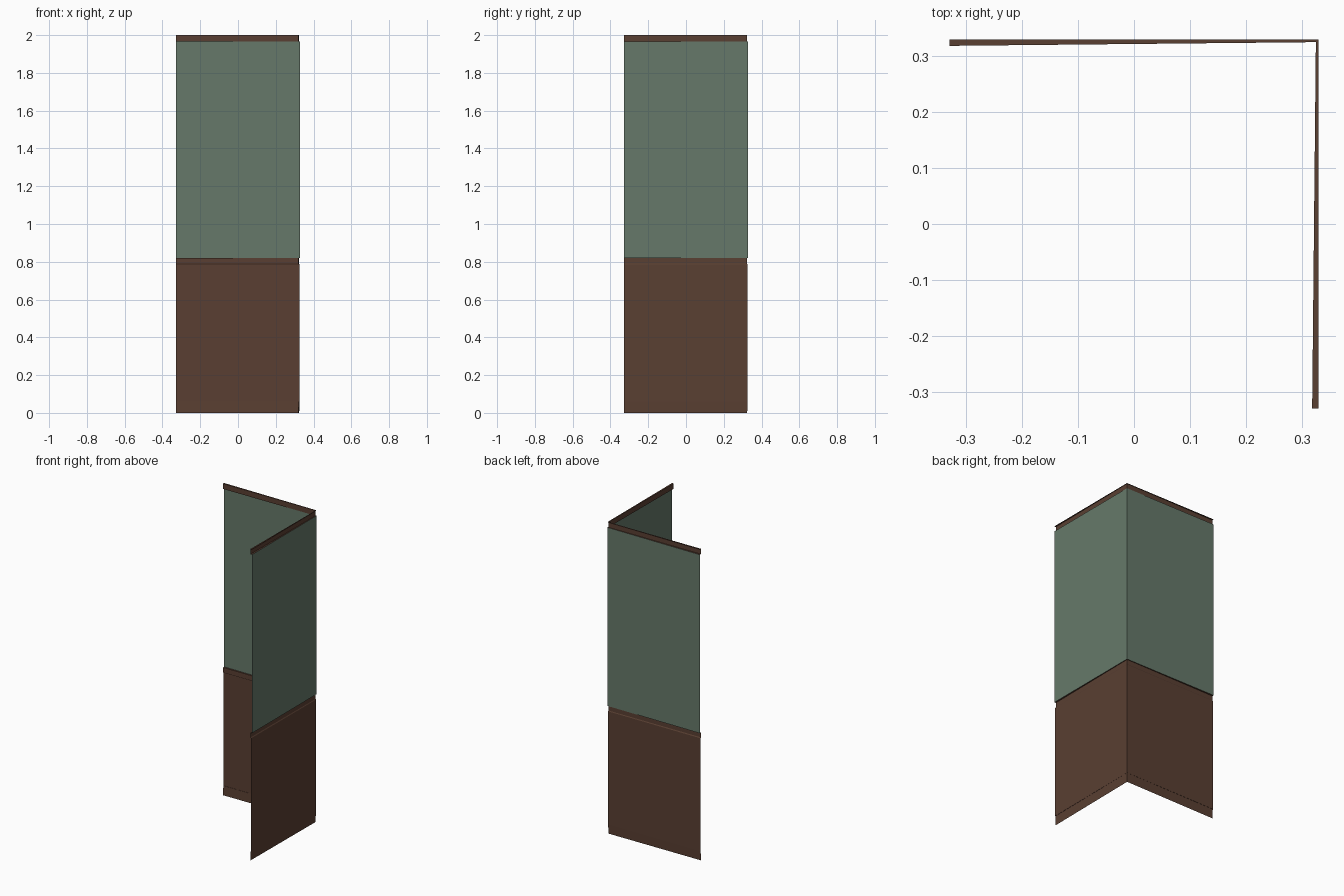
import bpy, bmesh

if "Cube" in bpy.data.objects:
    bpy.data.objects.remove(bpy.data.objects["Cube"])

OUT = 0.3285      # plane of the wall sheet
DEEP = 0.011      # trim depth at the free ends
TAPER = 0.4       # trim depth fraction left at the corner


def material(name, rgb):
    m = bpy.data.materials.new(name)
    m.diffuse_color = (*rgb, 1.0)
    m.use_nodes = True
    m.node_tree.nodes["Principled BSDF"].inputs["Base Color"].default_value = m.diffuse_color
    return m


brown = material("dark_wood_brown", (0.102, 0.050, 0.032))
green = material("muted_green_paint", (0.133, 0.191, 0.144))


def strip(name, profile, mat, swap):
    """Open profile (depth fraction, height) swept from the free end to the corner."""
    bm = bmesh.new()
    rows = []
    for d, z in profile:
        a = (-OUT, OUT - d * DEEP)
        c = OUT - d * DEEP * TAPER
        b = (c, c)
        if swap:
            a, b = a[::-1], b[::-1]
        rows.append((bm.verts.new((*a, z)), bm.verts.new((*b, z))))
    for (a0, b0), (a1, b1) in zip(rows, rows[1:]):
        loop = [a0, a1, b1, b0]
        bm.faces.new(loop[::-1] if swap else loop)
    me = bpy.data.meshes.new(name)
    bm.to_mesh(me)
    bm.free()
    me.materials.append(mat)
    bpy.context.collection.objects.link(bpy.data.objects.new(name, me))


# The same four parts on the back wall and, mirrored over the diagonal, the right wall
for side, swap in (("back", False), ("right", True)):
    strip(side + "_top_trim", [(0, 2.0), (1, 2.0), (1, 1.966), (0, 1.966)], brown, swap)
    strip(side + "_painted_wall", [(0, 1.966), (0, 0.82)], green, swap)
    strip(side + "_rail_and_panel",
          [(0, 0.82), (1, 0.82), (1, 0.79), (0.6, 0.785), (0.6, 0.06)], brown, swap)
    strip(side + "_baseboard", [(0.6, 0.06), (0.75, 0.06), (1, 0.0)], brown, swap)
